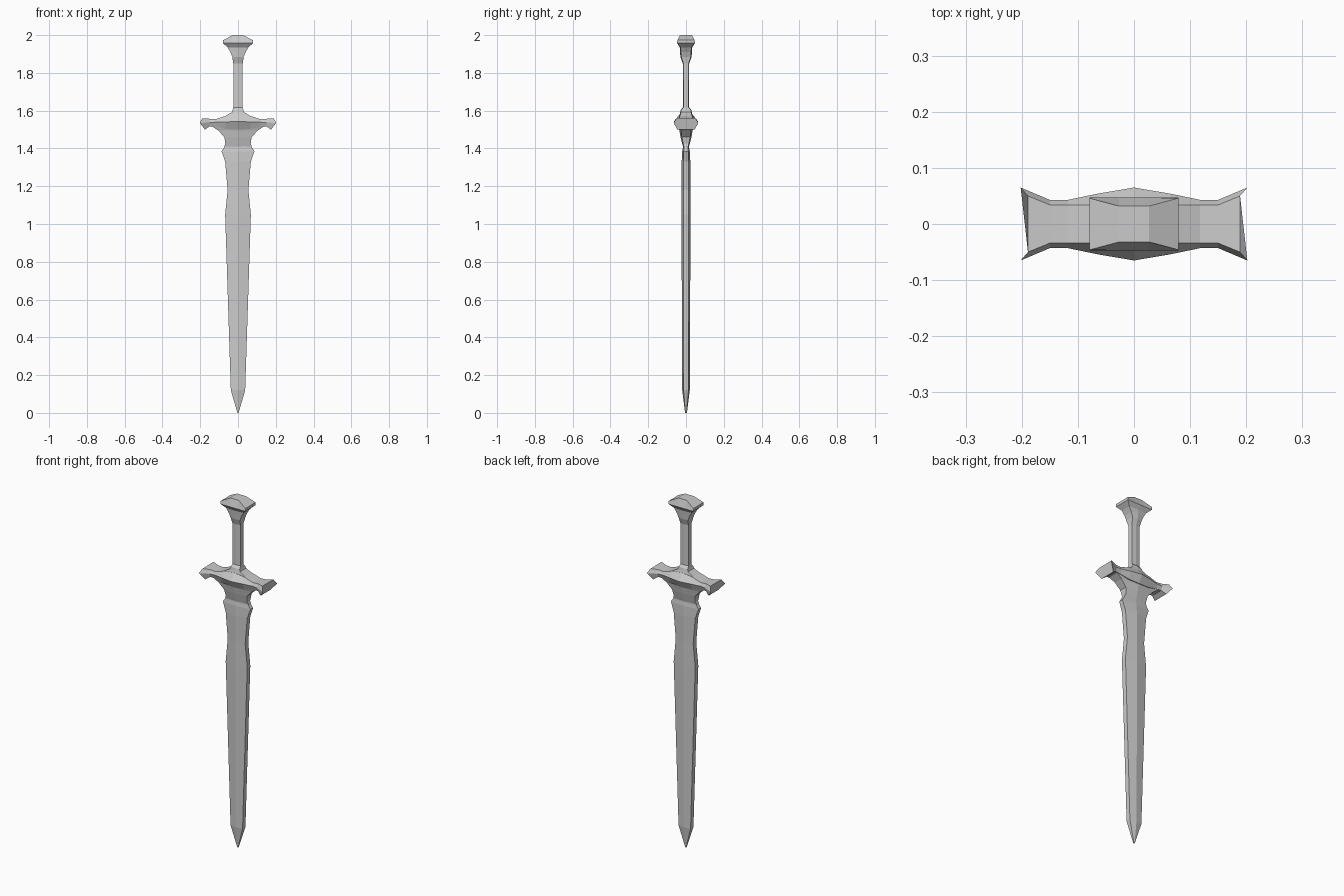
import bpy
import bmesh


def loft(name, rings):
    """Skin equal-length rings of points and cap both ends."""
    bm = bmesh.new()
    loops = [[bm.verts.new(p) for p in ring] for ring in rings]
    n = len(loops[0])
    for a, b in zip(loops, loops[1:]):
        for i in range(n):
            j = (i + 1) % n
            bm.faces.new((a[i], a[j], b[j], b[i]))
    bm.faces.new(loops[0][::-1])
    bm.faces.new(loops[-1])
    bmesh.ops.recalc_face_normals(bm, faces=bm.faces)
    mesh = bpy.data.meshes.new(name)
    bm.to_mesh(mesh)
    bm.free()
    ob = bpy.data.objects.new(name, mesh)
    bpy.context.collection.objects.link(ob)
    return ob


def ridged(z, w, e, t):
    """Six-sided section: flat edges of half thickness e, central ridge t."""
    return [(w, -e, z), (w, e, z), (0, t, z), (-w, e, z), (-w, -e, z), (0, -t, z)]


def bar(points):
    """Section across the x axis, mirrored front to back, from (x, y, z) points."""
    return [(x, -y, z) for x, y, z in points] + [(x, y, z) for x, y, z in reversed(points)]


def mirrored_bar(name, right):
    """Loft sections (centre to tip) over both sides of the x axis."""
    left = [[(-x, y, z) for x, y, z in s] for s in reversed(right)]
    if right[0][0][0] == 0:
        left.pop()
    return loft(name, [bar(s) for s in left + right])


# blade: point, long taper, waist and barbs
loft("blade", [ridged(*r) for r in [
    (0, .003, .003, .005), (.12, .038, .013, .020), (1.05, .068, .014, .024),
    (1.18, .055, .014, .023), (1.33, .068, .014, .023), (1.385, .087, .012, .020),
    (1.405, .074, .011, .016), (1.43, .066, .012, .016)]])

# flared collar below the guard
loft("collar", [ridged(*r) for r in [
    (1.40, .066, .009, .013), (1.425, .067, .015, .020), (1.46, .072, .022, .029),
    (1.495, .105, .026, .035), (1.522, .145, .034, .042)]])

# cross guard with flared, downturned ends
mirrored_bar("guard", [
    [(0, .034, 1.58), (0, .065, 1.542), (0, .040, 1.50)],
    [(.065, .034, 1.572), (.065, .054, 1.541), (.065, .037, 1.503)],
    [(.118, .034, 1.555), (.118, .043, 1.539), (.118, .034, 1.514)],
    [(.15, .034, 1.557), (.15, .043, 1.537), (.15, .035, 1.517)],
    [(.189, .050, 1.56), (.202, .065, 1.535), (.175, .046, 1.50)]])

# grip, with stepped base and flare up to the pommel
loft("grip", [ridged(*r) for r in [
    (1.57, .070, .032, .036), (1.592, .032, .027, .031), (1.604, .028, .025, .028),
    (1.618, .025, .013, .016), (1.85, .025, .014, .017), (1.885, .030, .025, .030),
    (1.91, .040, .027, .031), (1.935, .055, .029, .033), (1.957, .079, .047, .047)]])

# pommel cap, arched with a narrower crown
mirrored_bar("pommel", [
    [(.027, .032, 2.0), (.027, .047, 1.957)],
    [(.079, .046, 1.973), (.079, .047, 1.957)]])
